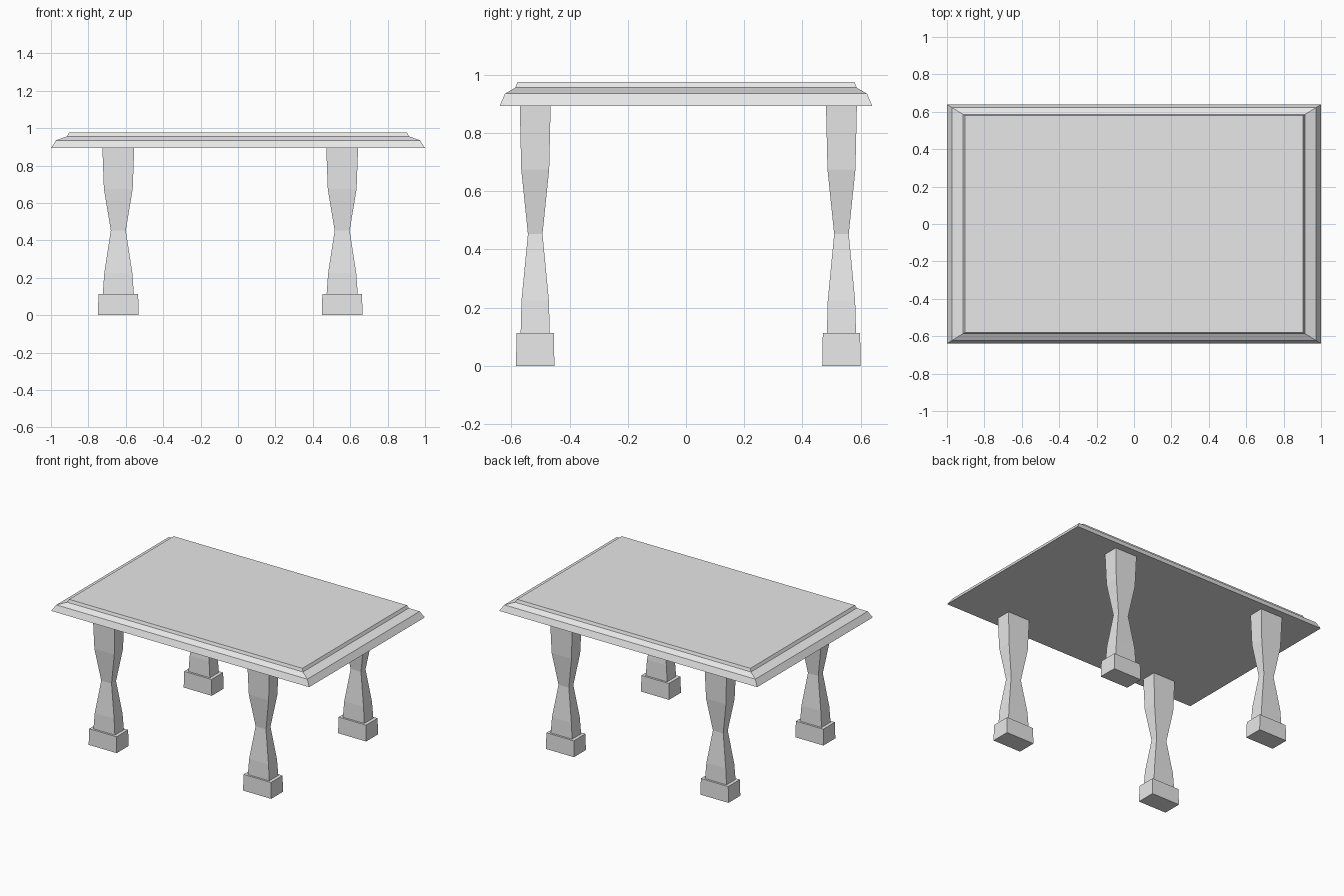
import bpy
import bmesh

cube = bpy.data.objects.get("Cube")
if cube:
    bpy.data.objects.remove(cube, do_unlink=True)

# Single plain grey material
grey = bpy.data.materials.new("plain grey")
grey.use_nodes = True
colour = (0.8, 0.8, 0.8, 1)
grey.diffuse_color = colour
grey.node_tree.nodes["Principled BSDF"].inputs["Base Color"].default_value = colour


def stacked_block(name, sections, location=(0, 0, 0)):
    """Closed solid through rectangular sections (half x, half y, z)."""
    bm = bmesh.new()
    rings = [[bm.verts.new((sx * hx, sy * hy, z))
              for sx, sy in ((-1, -1), (1, -1), (1, 1), (-1, 1))]
             for hx, hy, z in sections]
    for low, high in zip(rings, rings[1:]):
        for i in range(4):
            j = (i + 1) % 4
            bm.faces.new((low[i], low[j], high[j], high[i]))
    bm.faces.new(rings[0][::-1])
    bm.faces.new(rings[-1])
    mesh = bpy.data.meshes.new(name)
    bm.to_mesh(mesh)
    bm.free()
    mesh.materials.append(grey)
    obj = bpy.data.objects.new(name, mesh)
    obj.location = location
    bpy.context.collection.objects.link(obj)
    return obj


# Moulded table top
stacked_block("table_top", [
    (1.0, 0.64, 0.893),
    (0.973, 0.622, 0.935),
    (0.914, 0.586, 0.956),
    (0.904, 0.579, 0.976),
])

# Waisted legs on square feet
leg_profile = [
    (0.083, 0.05, 0.113),
    (0.075, 0.047, 0.225),
    (0.04, 0.025, 0.453),
    (0.077, 0.048, 0.675),
    (0.085, 0.053, 0.893),
]
foot_profile = [(0.109, 0.066, 0), (0.106, 0.064, 0.113)]

for side, x in (("right", -0.64), ("left", 0.557)):
    for end, y in (("front", -0.518), ("back", 0.534)):
        stacked_block(f"{end}_{side}_leg", leg_profile, (x, y, 0))
        stacked_block(f"{end}_{side}_foot", foot_profile, (x, y, 0))
